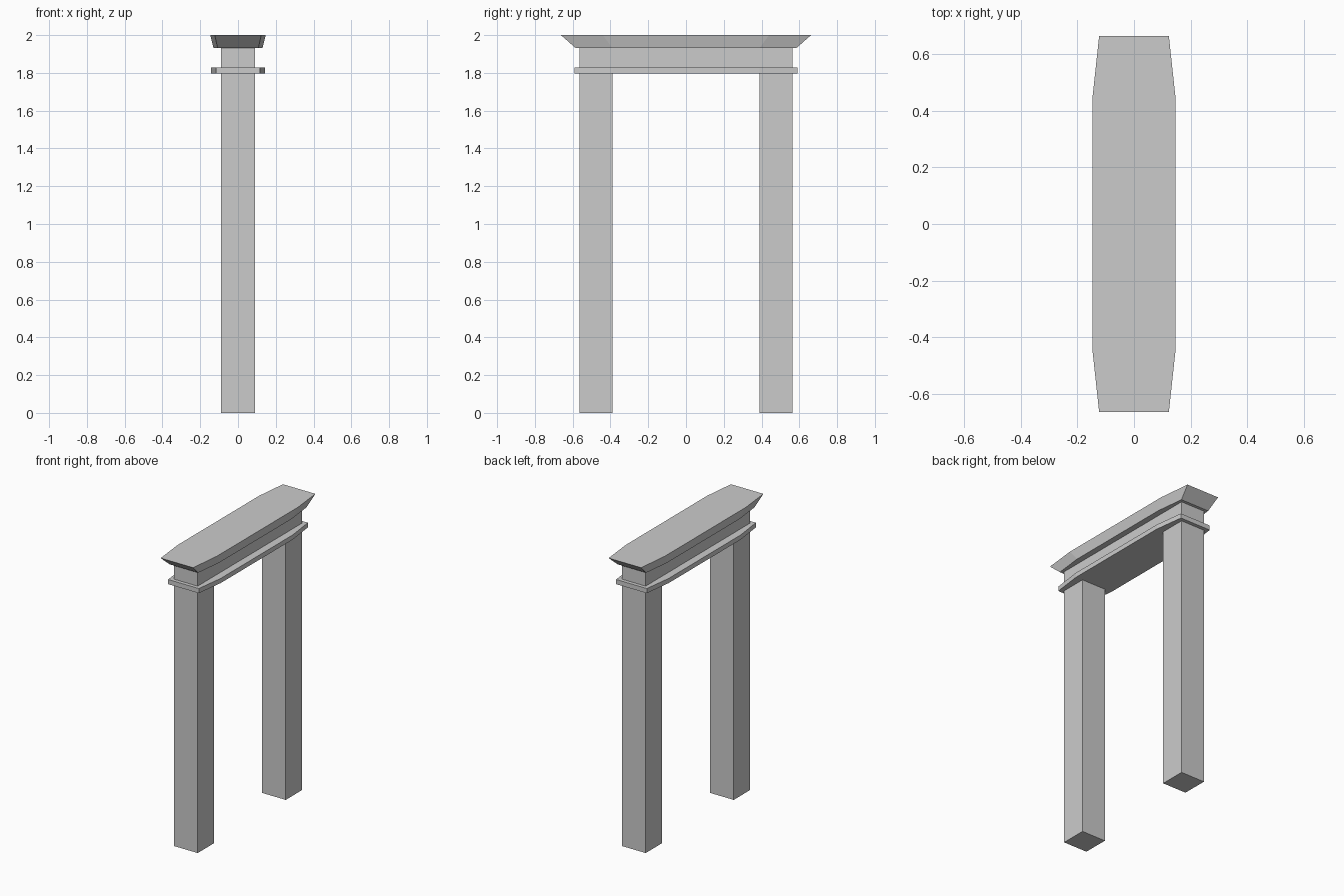
import bpy
import bmesh

if "Cube" in bpy.data.objects:
    bpy.data.objects.remove(bpy.data.objects["Cube"])


def plan(z, half_y, bend_y, mid_x, end_x):
    """Long eight-sided outline that narrows towards both ends."""
    quarter = [(mid_x, bend_y), (end_x, half_y)]
    right = [(x, -y) for x, y in reversed(quarter)] + quarter
    return [(x, y, z) for x, y in right + [(-x, -y) for x, y in right]]


def rect(z, half_x, y0, y1):
    return [(half_x, y0, z), (half_x, y1, z), (-half_x, y1, z), (-half_x, y0, z)]


def loft(name, lower, upper):
    """Closed flat-faced solid between two matching outlines."""
    bm = bmesh.new()
    a = [bm.verts.new(p) for p in lower]
    b = [bm.verts.new(p) for p in upper]
    bm.faces.new(a[::-1])
    bm.faces.new(b)
    n = len(a)
    for i in range(n):
        j = (i + 1) % n
        bm.faces.new((a[i], a[j], b[j], b[i]))
    bmesh.ops.recalc_face_normals(bm, faces=bm.faces)
    mesh = bpy.data.meshes.new(name)
    bm.to_mesh(mesh)
    bm.free()
    obj = bpy.data.objects.new(name, mesh)
    bpy.context.collection.objects.link(obj)
    return obj


# Square posts
for name, y0, y1 in (("front_post", -0.565, -0.388), ("back_post", 0.388, 0.565)):
    loft(name, rect(0, 0.09, y0, y1), rect(1.8, 0.09, y0, y1))

# Thin ledge above the posts
loft("ledge", plan(1.796, 0.59, 0.39, 0.142, 0.116),
     plan(1.828, 0.59, 0.39, 0.142, 0.116))

# Plain lintel beam
loft("lintel", rect(1.82, 0.09, -0.565, 0.565), rect(1.935, 0.09, -0.565, 0.565))

# Flared cornice
loft("cornice", plan(1.932, 0.585, 0.39, 0.130, 0.108),
     plan(2.0, 0.662, 0.44, 0.147, 0.123))
